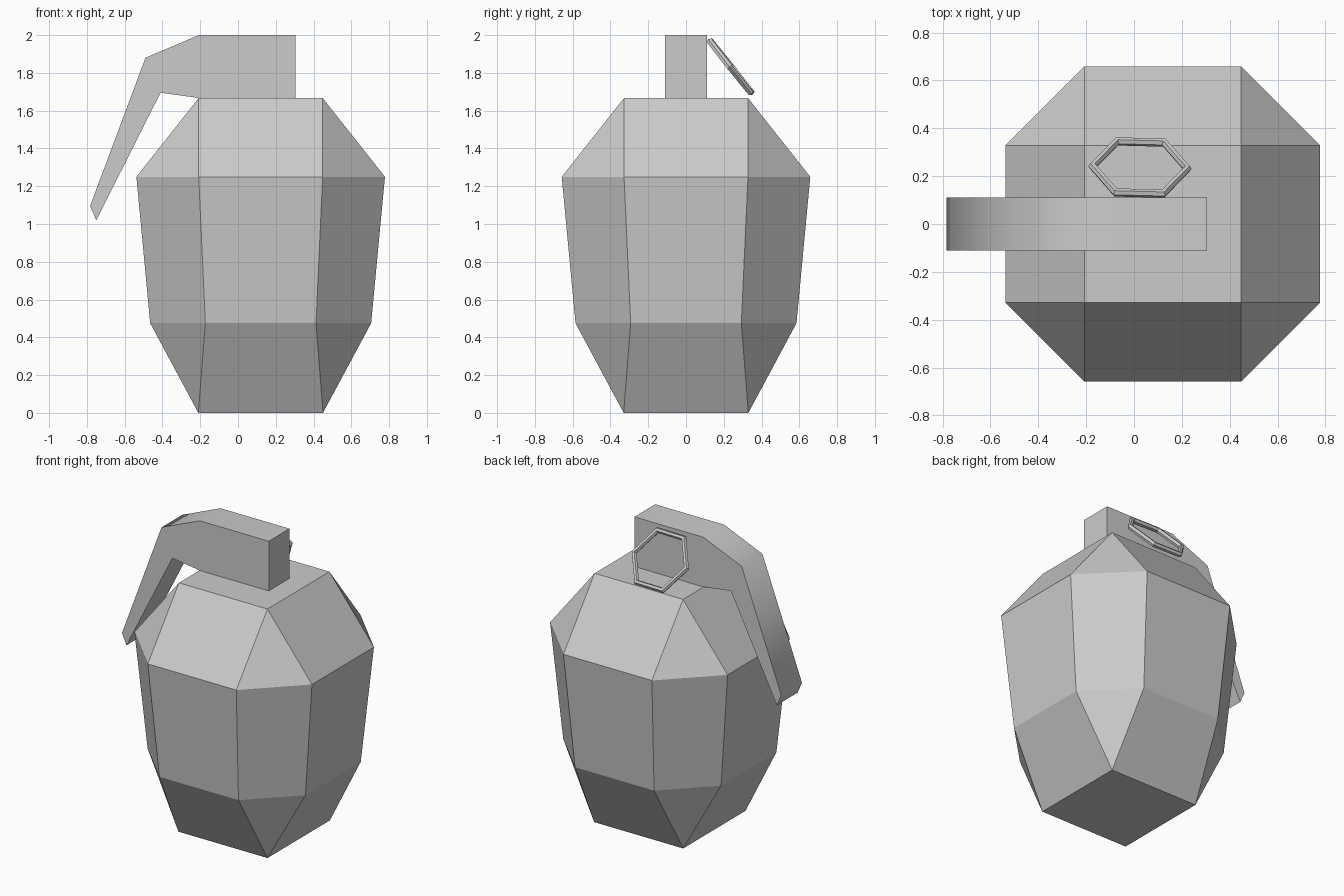
import bpy, bmesh
from math import radians

if "Cube" in bpy.data.objects:
    bpy.data.objects.remove(bpy.data.objects["Cube"])


def finish(name, bm):
    bmesh.ops.recalc_face_normals(bm, faces=bm.faces)
    mesh = bpy.data.meshes.new(name)
    bm.to_mesh(mesh)
    bm.free()
    obj = bpy.data.objects.new(name, mesh)
    bpy.context.collection.objects.link(obj)
    return obj


# Body: stacked chamfered squares; the end rings collapse to plain squares
def octagon(half, flat):
    return [(half, -flat), (half, flat), (flat, half), (-flat, half),
            (-half, flat), (-half, -flat), (-flat, -half), (flat, -half)]


bm = bmesh.new()
rings = []
for z, half, flat in [(0, .33, .33), (.475, .585, .293), (1.25, .658, .328), (1.667, .328, .328)]:
    rings.append([bm.verts.new((.12 + x, y, z)) for x, y in octagon(half, flat)])
for low, high in zip(rings, rings[1:]):
    for i in range(8):
        j = (i + 1) % 8
        bm.faces.new((low[i], low[j], high[j], high[i]))
bm.faces.new(rings[0][::-1])
bm.faces.new(rings[-1])
bmesh.ops.remove_doubles(bm, verts=bm.verts, dist=.001)
finish("body", bm)

# Cap block and safety lever: one side profile extruded across y
profile = [(.305, 1.665), (.305, 2), (-.207, 2), (-.49, 1.88), (-.783, 1.095),
           (-.75, 1.02), (-.41, 1.695), (-.207, 1.667)]
bm = bmesh.new()
side = bm.faces.new([bm.verts.new((x, -.11, z)) for x, z in profile])
ext = bmesh.ops.extrude_face_region(bm, geom=[side])
bmesh.ops.translate(bm, vec=(0, .22, 0),
                    verts=[v for v in ext["geom"] if isinstance(v, bmesh.types.BMVert)])
lever = finish("lever", bm)
bpy.context.view_layer.objects.active = lever
lever.select_set(True)
bpy.ops.object.shade_smooth_by_angle(angle=radians(50))

# Pull ring: six-sided ring leaning out from the back of the cap
bpy.ops.mesh.primitive_torus_add(major_segments=6, minor_segments=6,
                                 major_radius=.198, minor_radius=.018,
                                 location=(.025, .236, 1.832),
                                 rotation=(radians(-51.5), 0, radians(-1.5)))
ring = bpy.context.object
ring.name = "pull_ring"
for p in ring.data.polygons:
    p.use_smooth = False
